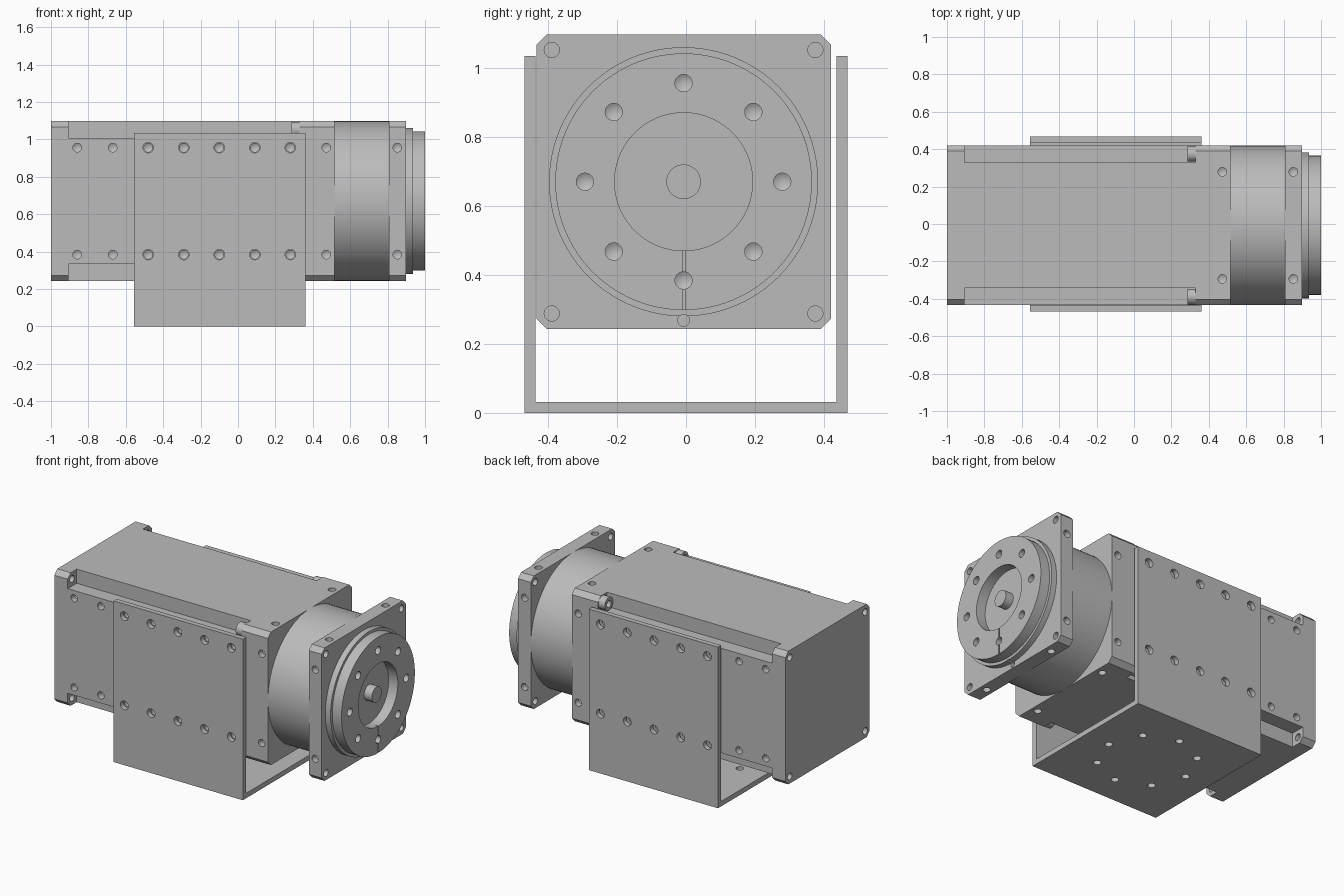
import bpy, bmesh, math
from mathutils import Matrix, Vector

cube = bpy.data.objects.get("Cube")
if cube:
    bpy.data.objects.remove(cube, do_unlink=True)

metal = bpy.data.materials.new("grey metal")
metal.use_nodes = True
GREY = (0.5, 0.5, 0.5, 1)
metal.diffuse_color = GREY
metal.node_tree.nodes["Principled BSDF"].inputs["Base Color"].default_value = GREY

CY, CZ = -0.007, 0.67      # axis of the motor
HALF = 0.427               # half width of the square housing
HOLE = 0.286               # offset of the side holes
CORNER = 0.382             # offset of the corner screws
X = Vector((1, 0, 0))


def finish(bm, name):
    bmesh.ops.recalc_face_normals(bm, faces=bm.faces)
    mesh = bpy.data.meshes.new(name)
    bm.to_mesh(mesh)
    bm.free()
    obj = bpy.data.objects.new(name, mesh)
    bpy.context.collection.objects.link(obj)
    mesh.materials.append(metal)
    return obj


def prism(name, outline, x0, x1):
    """Extrude a y, z outline along x."""
    bm = bmesh.new()
    face = bm.faces.new([bm.verts.new((x0, y, z)) for y, z in outline])
    new = bmesh.ops.extrude_face_region(bm, geom=[face])["geom"]
    bmesh.ops.translate(bm, vec=(x1 - x0, 0, 0),
                        verts=[v for v in new if isinstance(v, bmesh.types.BMVert)])
    return finish(bm, name)


def lathe(bm, profile, place, direction, steps):
    """Turn a radius, height profile around an axis."""
    part = bmesh.new()
    verts = [part.verts.new((r, 0, h)) for r, h in profile]
    edges = [part.edges.new(pair) for pair in zip(verts, verts[1:])]
    bmesh.ops.spin(part, geom=verts + edges, axis=(0, 0, 1), cent=(0, 0, 0),
                   angle=math.tau, steps=steps)
    bmesh.ops.remove_doubles(part, verts=part.verts, dist=1e-5)
    bmesh.ops.recalc_face_normals(part, faces=part.faces)
    turn = Vector(direction).to_track_quat("Z", "Y").to_matrix().to_4x4()
    part.transform(Matrix.Translation(place) @ turn)
    mesh = bpy.data.meshes.new("temp")
    part.to_mesh(mesh)
    part.free()
    bm.from_mesh(mesh)
    bpy.data.meshes.remove(mesh)


def turned(name, profile):
    bm = bmesh.new()
    lathe(bm, profile, (0, CY, CZ), X, 96)
    return finish(bm, name)


def drill(bm, place, direction, radius, depth, tip=0.0):
    """Add a drill bit going into a surface at place."""
    lathe(bm, [(0, -0.02), (radius, -0.02), (radius, depth), (0, depth + tip)],
          place, direction, 24)


def cut(obj, bm):
    cutter = finish(bm, "cutter")
    mod = obj.modifiers.new("holes", "BOOLEAN")
    mod.object = cutter
    mod.solver = "EXACT"
    bpy.context.view_layer.objects.active = obj
    bpy.ops.object.modifier_apply(modifier=mod.name)
    bpy.data.objects.remove(cutter, do_unlink=True)


def corners(offset):
    return [(CY + a * offset, CZ + b * offset) for a in (-1, 1) for b in (-1, 1)]


def drill_sides(bm, x, faces):
    """Pairs of blind holes on the chosen faces of the housing."""
    for s in (-1, 1):
        for t in (-HOLE, HOLE):
            if "y" in faces:
                drill(bm, (x, CY + s * HALF, CZ + t), (0, -s, 0), 0.023, 0.04, 0.014)
            if "z" in faces:
                drill(bm, (x, CY + t, CZ + s * HALF), (0, 0, -s), 0.023, 0.04, 0.014)


# Outlines: chamfered square and square with stepped corners
c, n = HALF - 0.03, 0.336
square = [(HALF, -c), (HALF, c), (c, HALF), (-c, HALF),
          (-HALF, c), (-HALF, -c), (-c, -HALF), (c, -HALF)]
cross = [(HALF, -n), (HALF, n), (n, n), (n, HALF), (-n, HALF), (-n, n),
         (-HALF, n), (-HALF, -n), (-n, -n), (-n, -HALF), (n, -HALF), (n, -n)]
square = [(CY + y, CZ + z) for y, z in square]
cross = [(CY + y, CZ + z) for y, z in cross]

# Rear cap with corner through holes
rear_cap = prism("rear_cap", square, -1, -0.905)
bm = bmesh.new()
for y, z in corners(CORNER):
    drill(bm, (-1, y, z), X, 0.022, 0.12)
cut(rear_cap, bm)

# Motor body with rows of side holes
motor_body = prism("motor_body", cross, -0.905, 0.33)
bm = bmesh.new()
row = [-0.86 + 0.19 * i for i in range(7)]
for x in row:
    drill_sides(bm, x, "y")
cut(motor_body, bm)

# Front housing flange
front_flange = prism("front_flange", square, 0.33, 0.517)
bm = bmesh.new()
drill_sides(bm, 0.472, "yz")
cut(front_flange, bm)

# Corner screw heads with sockets
bm = bmesh.new()
for y, z in corners(CORNER):
    lathe(bm, [(0, 0.31), (0.022, 0.31), (0.022, 0.285), (0.042, 0.285),
               (0.042, 0.33), (0, 0.33)], (0, y, z), X, 32)
screw_heads = finish(bm, "screw_heads")

# Round gearbox
gearbox = turned("gearbox", [(0, 0.517), (HALF, 0.517), (HALF, 0.807), (0, 0.807)])

# Output flange plate
output_flange = prism("output_flange", square, 0.807, 0.898)
bm = bmesh.new()
drill_sides(bm, 0.852, "yz")
for y, z in corners(CORNER):
    drill(bm, (0.898, y, z), -X, 0.022, 0.12)
drill(bm, (0.898, CY, CZ - 0.402), -X, 0.017, 0.03)
cut(output_flange, bm)

# Stepped output disc with recess, hole circle, slit and locating hole
output_disc = turned("output_disc", [
    (0, 0.898), (0.39, 0.898), (0.39, 0.935), (0.372, 0.935),
    (0.372, 1), (0.2, 1), (0.2, 0.935), (0, 0.935)])
bm = bmesh.new()
for i in range(8):
    a = i * math.tau / 8
    drill(bm, (1, CY + HOLE * math.cos(a), CZ + HOLE * math.sin(a)), -X, 0.025, 0.035, 0.015)
drill(bm, (0.94, CY, CZ - 0.402), -X, 0.017, 0.08)
cut(output_disc, bm)
bm = bmesh.new()
bmesh.ops.create_cube(bm, size=1, matrix=Matrix.Translation((1, CY, CZ - 0.29))
                      @ Matrix.Diagonal((0.03, 0.007, 0.2, 1)))
cut(output_disc, bm)

# Central shaft
shaft = turned("shaft", [(0, 0.93), (0.05, 0.93), (0.05, 0.99), (0, 0.99)])

# U-shaped mounting bracket
W, T, TOP = 0.468, 0.032, 1.034
bracket = prism("mounting_bracket", [
    (-W, 0), (W, 0), (W, TOP), (W - T, TOP), (W - T, T),
    (T - W, T), (T - W, TOP), (-W, TOP)], -0.555, 0.362)
bm = bmesh.new()
for x in row[2:]:
    for s in (-1, 1):
        for t in (-HOLE, HOLE):
            drill(bm, (x, s * W, CZ + t), (0, -s, 0), 0.028, T + 0.01)
for i in range(8):
    a = i * math.tau / 8
    drill(bm, (-0.097 + HOLE * math.cos(a), HOLE * math.sin(a), 0), (0, 0, 1), 0.023, T + 0.02)
cut(bracket, bm)

# Smooth the round walls, keep the edges crisp
bpy.ops.object.select_all(action="DESELECT")
for obj in (rear_cap, motor_body, front_flange, screw_heads, gearbox,
            output_flange, output_disc, shaft, bracket):
    obj.select_set(True)
bpy.context.view_layer.objects.active = gearbox
bpy.ops.object.shade_smooth_by_angle(angle=math.radians(25))
